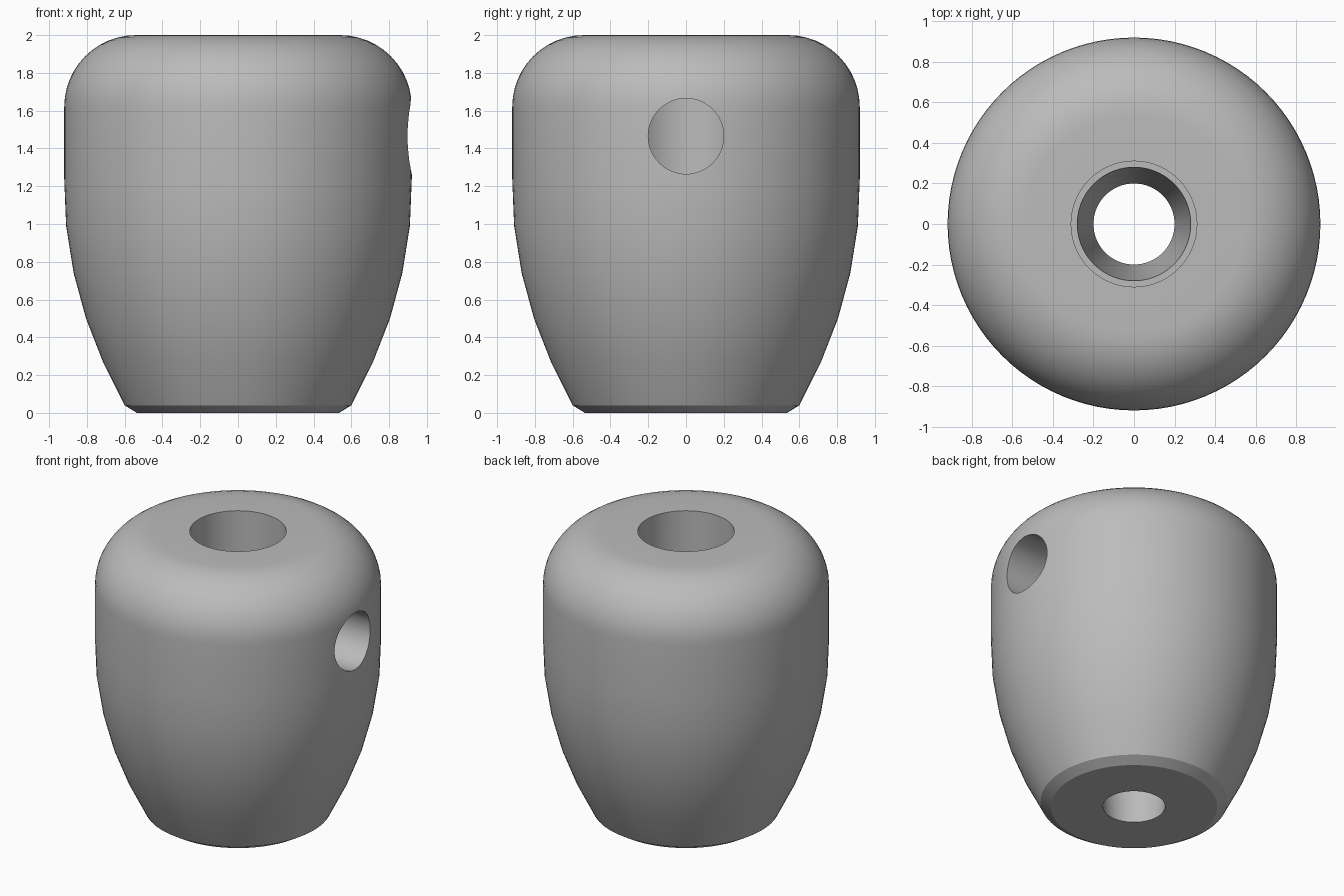
import bpy, bmesh, math

if "Cube" in bpy.data.objects:
    bpy.data.objects.remove(bpy.data.objects["Cube"])

SEGMENTS = 96
HOLE_Z, HOLE_R = 1.465, 0.2

grey = bpy.data.materials.new("plain grey")
grey.diffuse_color = (0.5, 0.5, 0.5, 1)
grey.use_nodes = True
grey.node_tree.nodes["Principled BSDF"].inputs["Base Color"].default_value = grey.diffuse_color


def lathe(name, profile):
    """Revolve a closed (radius, height) profile around z."""
    bm = bmesh.new()
    rings = []
    for i in range(SEGMENTS):
        a = 2 * math.pi * i / SEGMENTS
        rings.append([bm.verts.new((r * math.cos(a), r * math.sin(a), z)) for r, z in profile])
    n = len(profile)
    for i in range(SEGMENTS):
        a, b = rings[i], rings[(i + 1) % SEGMENTS]
        for j in range(n):
            k = (j + 1) % n
            bm.faces.new((a[j], b[j], b[k], a[k]))
    bmesh.ops.recalc_face_normals(bm, faces=bm.faces)
    mesh = bpy.data.meshes.new(name)
    bm.to_mesh(mesh)
    bm.free()
    obj = bpy.data.objects.new(name, mesh)
    bpy.context.collection.objects.link(obj)
    mesh.materials.append(grey)
    return obj


# Outer wall: chamfered foot, swelling side, rounded shoulder
outer = [(0.535, 0), (0.6, 0.04), (0.715, 0.27), (0.805, 0.5), (0.87, 0.74),
         (0.91, 0.99), (0.92, 1.24), (0.92, 1.45)]
shoulder = [(0.54 + 0.38 * math.cos(t), 1.62 + 0.38 * math.sin(t))
            for t in (math.radians(90 * i / 12) for i in range(13))]
# Inner wall: wide bore, ledge, narrowing passage to the foot
inner = [(0.31, 2), (0.31, 0.8), (0.28, 0.8), (0.2, 0)]
knob = lathe("knob_body", outer + shoulder + inner)

# Side hole drilled into the bore from the right
bpy.ops.mesh.primitive_cylinder_add(vertices=64, radius=HOLE_R, depth=1.2,
                                    location=(0.6, 0, HOLE_Z),
                                    rotation=(0, math.pi / 2, 0))
cutter = bpy.context.object
cutter.name = "side_hole_cutter"
cutter.data.materials.append(grey)
cutter.hide_render = True

bpy.ops.object.select_all(action='DESELECT')
knob.select_set(True)
bpy.context.view_layer.objects.active = knob
cut = knob.modifiers.new("side_hole", 'BOOLEAN')
cut.operation = 'DIFFERENCE'
cut.solver = 'EXACT'
cut.object = cutter
bpy.ops.object.modifier_apply(modifier=cut.name)
bpy.data.objects.remove(cutter)

# Smooth curved walls, keep rims crisp
bpy.ops.object.shade_smooth_by_angle(angle=math.radians(30))
